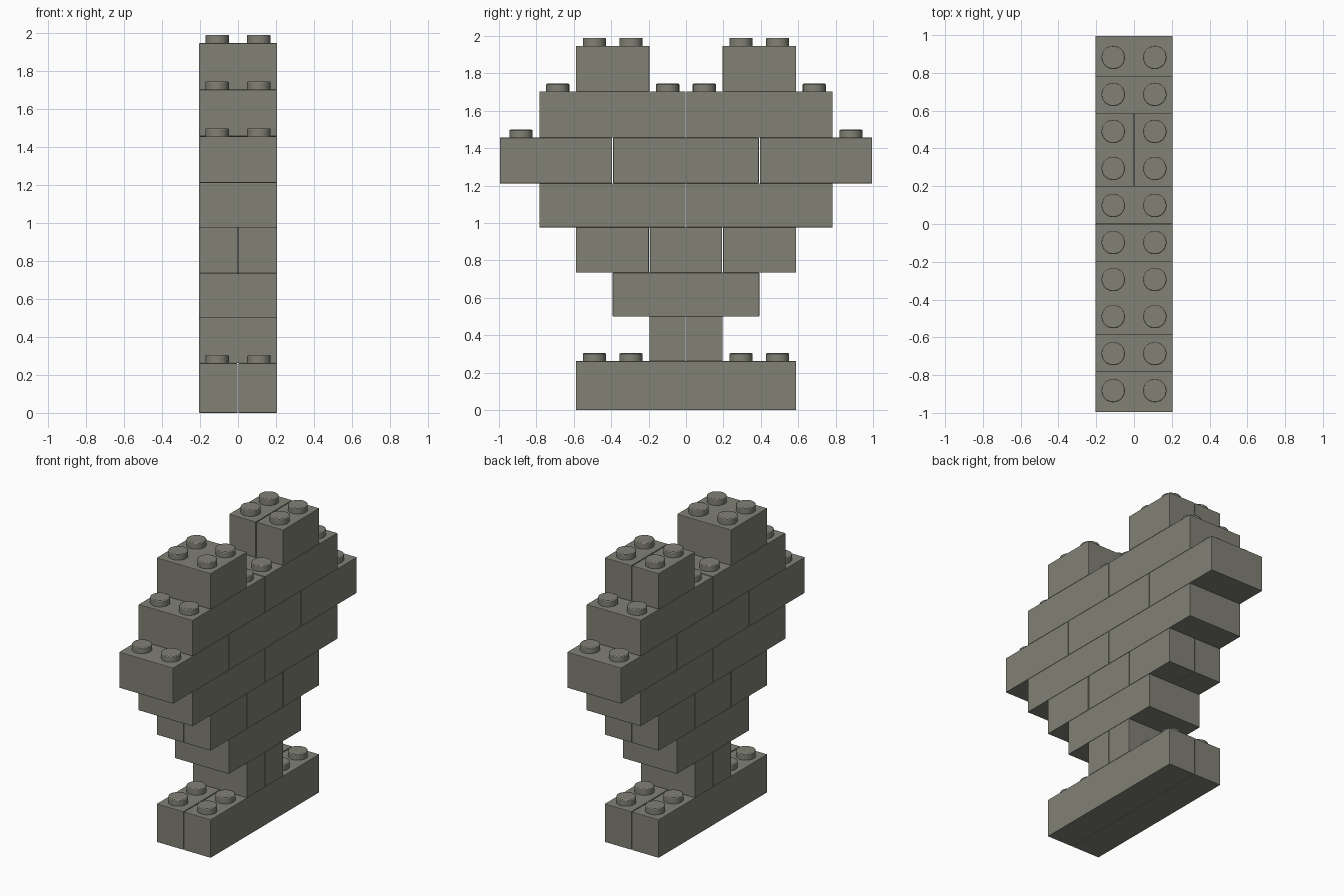
import bpy
import bmesh
from mathutils import Matrix

if "Cube" in bpy.data.objects:
    bpy.data.objects.remove(bpy.data.objects["Cube"], do_unlink=True)

# One material for the whole model
stone = bpy.data.materials.new("warm grey")
stone.use_nodes = True
COLOUR = (0.22, 0.22, 0.18, 1)
stone.diffuse_color = COLOUR
shader = stone.node_tree.nodes["Principled BSDF"]
shader.inputs["Base Color"].default_value = COLOUR
shader.inputs["Roughness"].default_value = 0.7

HALF_WIDTH = 0.205
PITCH = 0.196           # stud spacing along y
STUD_X = 0.11
STUD_RADIUS = 0.062
STUD_HEIGHT = 0.042
GAP = 0.0025            # half the seam between neighbouring bricks
LEVELS = [0, 0.262, 0.5, 0.735, 0.977, 1.212, 1.457, 1.703, 1.948]

# Each row: name, then bricks as (start, end, halves) in stud pitches along y
ROWS = [
    ("base", [(-3, 3, 2)]),
    ("stem", [(-1, 0, 1), (0, 1, 1)]),
    ("heart_tip", [(-2, 2, 1)]),
    ("heart_lower", [(-3, -1, 2), (-1, 1, 1), (1, 3, 2)]),
    ("heart_belly", [(-4, 0, 1), (0, 4, 1)]),
    ("heart_middle", [(-5, -2, 1), (-2, 2, 1), (2, 5, 1)]),
    ("heart_upper", [(-4, 0, 1), (0, 4, 1)]),
    ("heart_lobe", [(-3, -1, 1), (1, 3, 2)]),
]


def finish(bm, name, bevel, smooth=False):
    mesh = bpy.data.meshes.new(name)
    bm.to_mesh(mesh)
    bm.free()
    mesh.materials.append(stone)
    obj = bpy.data.objects.new(name, mesh)
    bpy.context.collection.objects.link(obj)
    mod = obj.modifiers.new("soft_edges", "BEVEL")
    mod.width = bevel
    mod.segments = 2
    mod.limit_method = "ANGLE"
    if smooth:
        bpy.ops.object.select_all(action="DESELECT")
        obj.select_set(True)
        bpy.context.view_layer.objects.active = obj
        bpy.ops.object.shade_smooth_by_angle()
    return obj


def brick(name, x0, x1, y0, y1, z0, z1):
    size = (x1 - x0, y1 - y0, z1 - z0)
    centre = ((x0 + x1) / 2, (y0 + y1) / 2, (z0 + z1) / 2)
    bm = bmesh.new()
    bmesh.ops.create_cube(bm, size=1, matrix=Matrix.Translation(centre)
                          @ Matrix.Diagonal((*size, 1)))
    finish(bm, name, 0.003)


def stud(name, x, y, z):
    bm = bmesh.new()
    sink = 0.01
    height = STUD_HEIGHT + sink
    bmesh.ops.create_cone(
        bm, cap_ends=True, segments=28, radius1=STUD_RADIUS,
        radius2=STUD_RADIUS, depth=height,
        matrix=Matrix.Translation((x, y, z - sink + height / 2)))
    finish(bm, name, 0.005, True)


def edge_y(cell):
    # The widest row reaches slightly past the regular pitch
    return cell * (0.199 if abs(cell) == 5 else PITCH)


def covered(row, cell):
    if row + 1 >= len(ROWS):
        return False
    return any(a <= cell < b for a, b, _ in ROWS[row + 1][1])


for row, (label, bricks) in enumerate(ROWS):
    z0, z1 = LEVELS[row], LEVELS[row + 1]
    for number, (a, b, halves) in enumerate(bricks, 1):
        # Brick bodies, outer ends keep their full length
        y0, y1 = edge_y(a), edge_y(b)
        if any(other[1] == a for other in bricks):
            y0 += GAP
        if any(other[0] == b for other in bricks):
            y1 -= GAP
        name = f"{label}_brick_{number}"
        if halves == 2:
            brick(name + "_right", -HALF_WIDTH, -GAP, y0, y1, z0, z1)
            brick(name + "_left", GAP, HALF_WIDTH, y0, y1, z0, z1)
        else:
            brick(name, -HALF_WIDTH, HALF_WIDTH, y0, y1, z0, z1)
        # Studs only where no brick sits above
        for cell in range(a, b):
            if not covered(row, cell):
                for side, x in (("right", -STUD_X), ("left", STUD_X)):
                    stud(f"{label}_stud_{side}", x, (cell + 0.5) * PITCH, z1)
